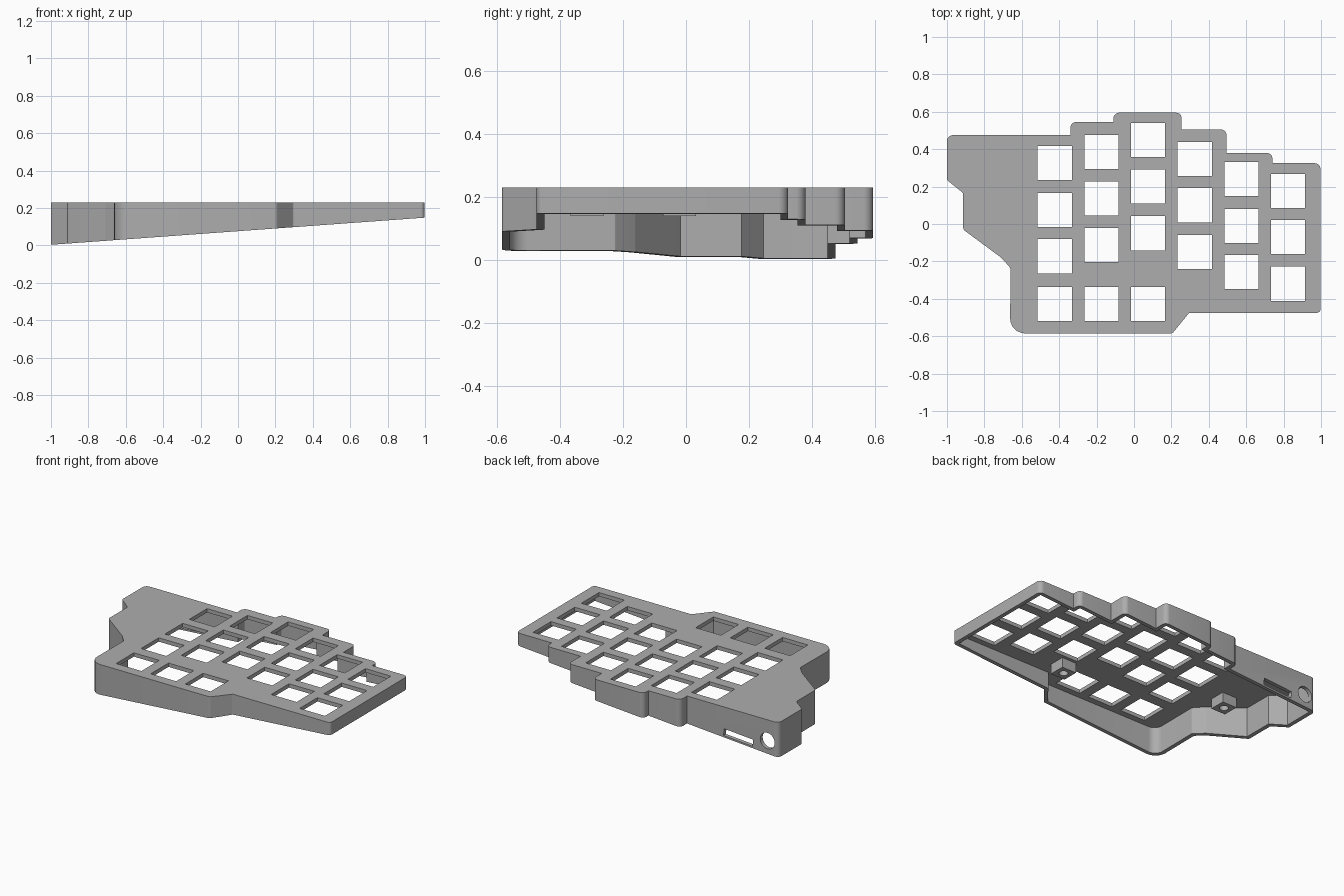
import bpy, bmesh, math
from mathutils import Vector, Matrix

if "Cube" in bpy.data.objects:
    bpy.data.objects.remove(bpy.data.objects["Cube"])

TOP, WALL, PLATE = 0.23, 0.025, 0.025
KEY, SLOPE = 0.183, 0.0725

grey = bpy.data.materials.new("case grey")
grey.use_nodes = True
colour = (0.42, 0.42, 0.42, 1)
grey.diffuse_color = colour
grey.node_tree.nodes["Principled BSDF"].inputs["Base Color"].default_value = colour

# Case outline, anticlockwise: x, y, corner radius
OUTLINE = [(-1, 0.475, .03), (-1, 0.235, .01), (-.913, 0.165, .01),
           (-.913, -.03, .02), (-.71, -.18, .03), (-.66, -.235, .03),
           (-.663, -.585, .08), (0.205, -.585, .02), (0.295, -.475, .01),
           (0.997, -.475, .02), (0.997, 0.325, .03), (0.74, 0.325, 0),
           (0.74, 0.38, .03), (0.495, 0.38, 0), (0.495, 0.505, .03),
           (0.255, 0.505, 0), (0.255, 0.595, .03), (-.11, 0.595, .03),
           (-.11, 0.545, 0), (-.34, 0.545, .03), (-.34, 0.475, 0)]

# Key columns: centre x, then the centre y of each key
COLUMNS = [(-.424, [.326, .075, -.172, -.428]), (-.174, [.385, .137, -.112, -.428]),
           (.075, [.449, .2, -.05, -.428]), (.325, [.348, .1, -.15]),
           (.575, [.24, -.01, -.257]), (.824, [.176, -.07, -.32])]


def floor_z(x):
    return 0.003 + SLOPE * (x + 1)


def inset(corners, d):
    """Move every edge of the outline inwards by d."""
    out, n = [], len(corners)
    for i, (x, y, r) in enumerate(corners):
        p, a, b = (Vector(c[:2]) for c in (corners[i], corners[i - 1], corners[(i + 1) % n]))
        u, v = (p - a).normalized(), (b - p).normalized()
        n1, n2 = Vector((-u.y, u.x)), Vector((-v.y, v.x))
        q = p + (n1 + n2) * d / (1 + n1.dot(n2))
        out.append((q.x, q.y, max(r - d, 0)))
    return out


def rounded(corners, steps=5):
    """Replace corners that have a radius with short curves."""
    pts, n = [], len(corners)
    for i, (x, y, r) in enumerate(corners):
        p, a, b = (Vector(c[:2]) for c in (corners[i], corners[i - 1], corners[(i + 1) % n]))
        if r < 0.004:
            pts.append(p)
            continue
        u, v = (a - p).normalized(), (b - p).normalized()
        half = u.angle(v) / 2
        reach = r / math.tan(half)
        centre = p + (u + v).normalized() * r / math.sin(half)
        start, end = p + u * reach - centre, p + v * reach - centre
        for k in range(steps + 1):
            t = k / steps
            pts.append(centre + (start * (1 - t) + end * t).normalized() * r)
    return pts


def finish(name, bm):
    bmesh.ops.recalc_face_normals(bm, faces=bm.faces)
    mesh = bpy.data.meshes.new(name)
    bm.to_mesh(mesh)
    bm.free()
    mesh.materials.append(grey)
    ob = bpy.data.objects.new(name, mesh)
    bpy.context.collection.objects.link(ob)
    return ob


def prism(name, pts, low, high):
    """Extrude an outline between a floor function and a flat top."""
    bm = bmesh.new()
    bottom = [bm.verts.new((p.x, p.y, low(p.x))) for p in pts]
    top = [bm.verts.new((p.x, p.y, high)) for p in pts]
    bm.faces.new(bottom)
    bm.faces.new(top)
    for i in range(len(pts)):
        bm.faces.new((bottom[i - 1], bottom[i], top[i], top[i - 1]))
    return finish(name, bm)


def box(bm, centre, size, tilt=0):
    m = (Matrix.Translation(centre) @ Matrix.Rotation(tilt, 4, 'Y')
         @ Matrix.Diagonal((*size, 1)))
    bmesh.ops.create_cube(bm, size=1, matrix=m)


def cylinder(bm, centre, radius, depth, rot=Matrix()):
    bmesh.ops.create_cone(bm, cap_ends=True, segments=32, radius1=radius, radius2=radius,
                          depth=depth, matrix=Matrix.Translation(centre) @ rot)


def cut(ob, cutter):
    """Subtract the cutter, bake the result and discard the cutter."""
    mod = ob.modifiers.new("cut", 'BOOLEAN')
    mod.operation, mod.solver, mod.object = 'DIFFERENCE', 'EXACT', cutter
    deps = bpy.context.evaluated_depsgraph_get()
    mesh = bpy.data.meshes.new_from_object(ob.evaluated_get(deps))
    ob.modifiers.clear()
    ob.data = mesh
    bpy.data.objects.remove(cutter)


# Shell: solid outline, hollowed from its sloping open underside
case = prism("keyboard_case", rounded(OUTLINE), floor_z, TOP)
cut(case, prism("cavity", rounded(inset(OUTLINE, WALL)), lambda x: -0.2, TOP - PLATE))

# Square key openings
bm = bmesh.new()
for x, rows in COLUMNS:
    for y in rows:
        box(bm, (x, y, TOP), (KEY, KEY, 0.1))
cut(case, finish("key_openings", bm))

# Cable slot and round socket in the back wall
bm = bmesh.new()
box(bm, (-.71, .475, .058), (.21, .12, .045), -math.atan(SLOPE))
cylinder(bm, (-.92, .475, .093), .052, .12, Matrix.Rotation(math.pi / 2, 4, 'X'))
cut(case, finish("port_openings", bm))

# Screw bosses under the plate
parts = [case]
for side, x, y in (("right", -.71, -.02), ("left", .28, -.315)):
    bm = bmesh.new()
    box(bm, (x, y, .175), (.105, .105, .07))
    boss = finish(side + "_screw_boss", bm)
    bm = bmesh.new()
    cylinder(bm, (x, y, .15), .027, .09)
    cut(boss, finish("screw_hole", bm))
    parts.append(boss)

# Smooth the rounded corners, keep edges sharp
bpy.ops.object.select_all(action='DESELECT')
for ob in parts:
    ob.select_set(True)
bpy.context.view_layer.objects.active = case
bpy.ops.object.shade_smooth_by_angle(angle=math.radians(30))
